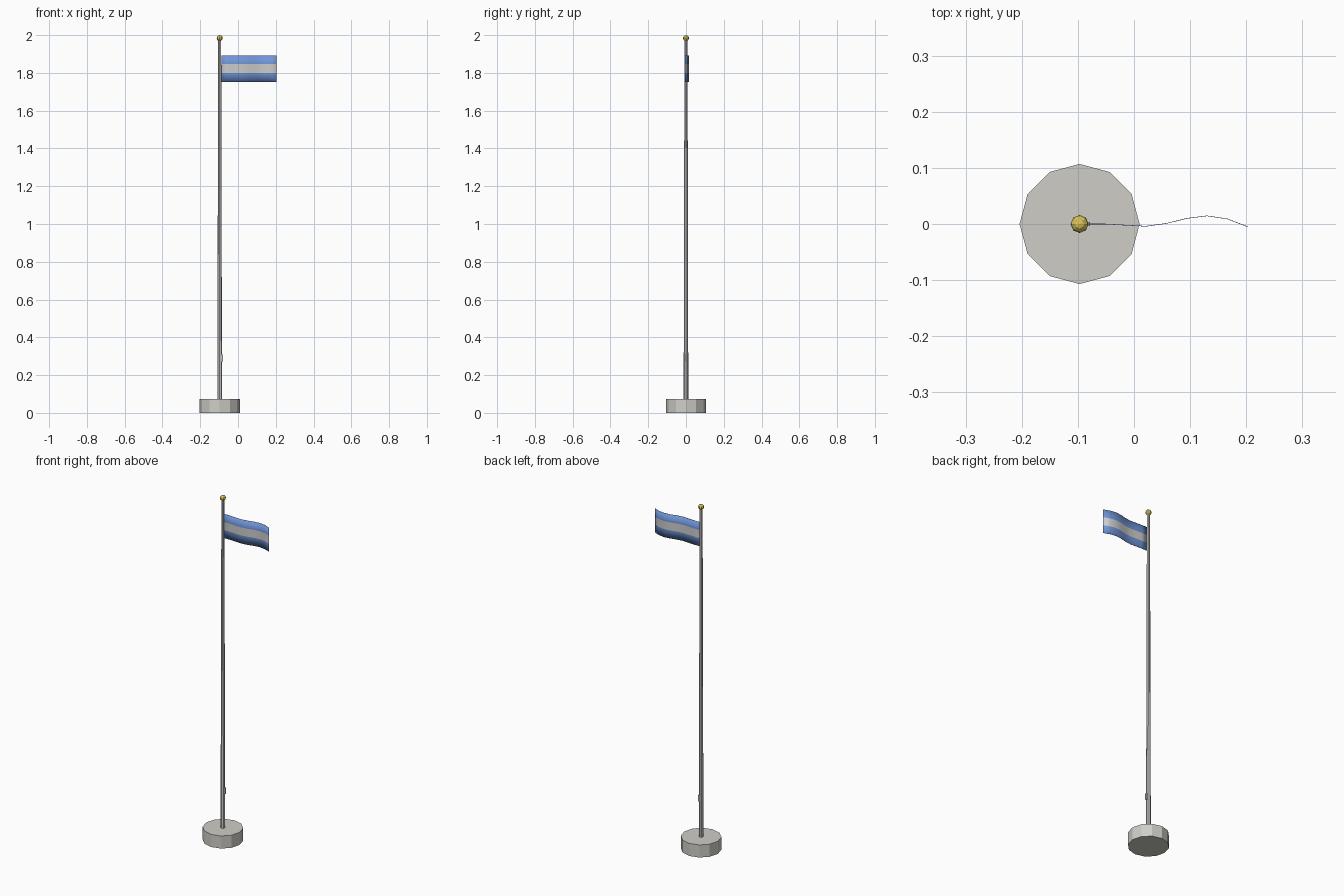
import bpy
import math

if "Cube" in bpy.data.objects:
    bpy.data.objects.remove(bpy.data.objects["Cube"])

CX = -0.097  # pole axis


def material(name, rgb):
    m = bpy.data.materials.new(name)
    m.diffuse_color = (*rgb, 1)
    m.use_nodes = True
    m.node_tree.nodes["Principled BSDF"].inputs["Base Color"].default_value = m.diffuse_color
    return m


blue = material("flag_blue", (0.16, 0.30, 0.68))
white = material("flag_white", (0.8, 0.8, 0.78))
gold = material("gold", (0.70, 0.55, 0.10))
stone = material("stone", (0.62, 0.61, 0.57))


def cone(name, sides, r1, r2, z0, z1):
    bpy.ops.mesh.primitive_cone_add(vertices=sides, radius1=r1, radius2=r2,
                                    depth=z1 - z0, location=(CX, 0, (z0 + z1) / 2))
    ob = bpy.context.object
    ob.name = name
    return ob


# Base drum and tapered pole
cone("base", 12, 0.107, 0.107, 0, 0.073).data.materials.append(stone)
cone("pole", 8, 0.0125, 0.008, 0.07, 1.98)

# Ball on top
bpy.ops.mesh.primitive_uv_sphere_add(segments=8, ring_count=6, radius=0.016,
                                     location=(CX, 0, 1.984))
ball = bpy.context.object
ball.name = "finial"
ball.data.materials.append(gold)

# Rope cleat on the flag side of the pole
bpy.ops.mesh.primitive_cube_add(size=1, location=(CX + 0.0135, 0, 0.29))
cleat = bpy.context.object
cleat.name = "cleat"
cleat.scale = (0.010, 0.008, 0.036)

# Waving flag: one wavy line swept down through three stripes
wave = [0, 0, -0.002, -0.004, 0.001, 0.010, 0.0145, 0.009, -0.005]
x0, x1, top, bottom = -0.088, 0.203, 1.893, 1.753
n = len(wave)
verts = [(x0 + (x1 - x0) * i / (n - 1), y, top + (bottom - top) * r / 3)
         for r in range(4) for i, y in enumerate(wave)]
faces = [(r * n + i, (r + 1) * n + i, (r + 1) * n + i + 1, r * n + i + 1)
         for r in range(3) for i in range(n - 1)]
mesh = bpy.data.meshes.new("flag")
mesh.from_pydata(verts, [], faces)
mesh.materials.append(blue)
mesh.materials.append(white)
for p in mesh.polygons:
    p.material_index = 1 if p.index // (n - 1) == 1 else 0
    p.use_smooth = True
flag = bpy.data.objects.new("flag", mesh)
bpy.context.collection.objects.link(flag)
thick = flag.modifiers.new("thickness", 'SOLIDIFY')
thick.thickness = 0.001
thick.offset = 0
